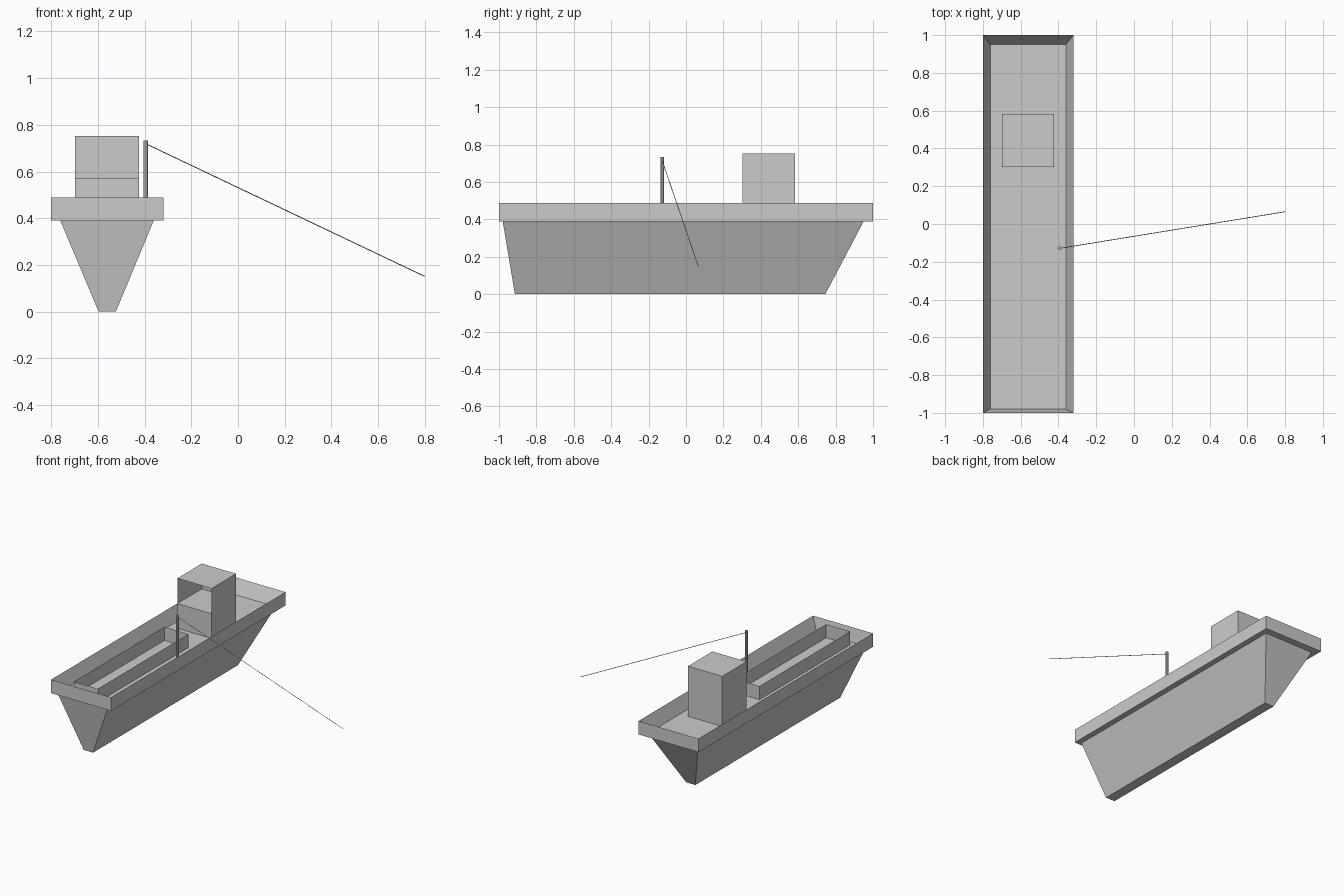
import bpy, bmesh
from mathutils import Vector

if "Cube" in bpy.data.objects:
    bpy.data.objects.remove(bpy.data.objects["Cube"])


def make_object(name, bm):
    bmesh.ops.recalc_face_normals(bm, faces=bm.faces)
    mesh = bpy.data.meshes.new(name)
    bm.to_mesh(mesh)
    bm.free()
    obj = bpy.data.objects.new(name, mesh)
    bpy.context.collection.objects.link(obj)
    return obj


def ring(bm, x0, x1, y0, y1, z):
    return [bm.verts.new((x, y, z)) for x, y in ((x0, y0), (x1, y0), (x1, y1), (x0, y1))]


def bridge(bm, a, b, sides=(0, 1, 2, 3)):
    # sides: 0 front, 1 right, 2 back, 3 left
    for i in sides:
        j = (i + 1) % 4
        bm.faces.new((a[i], a[j], b[j], b[i]))


def rod(name, start, end, radius, sides):
    start, end = Vector(start), Vector(end)
    axis = end - start
    bpy.ops.mesh.primitive_cylinder_add(vertices=sides, radius=radius, depth=axis.length,
                                        location=(start + end) / 2)
    obj = bpy.context.object
    obj.name = name
    obj.rotation_euler = axis.to_track_quat('Z', 'Y').to_euler()
    return obj


DECK, RIM = 0.39, 0.488

# Hull: tapered body, outward ledge, upright bulwark with sloping inner face, deck
bm = bmesh.new()
keel = ring(bm, -0.597, -0.523, -0.915, 0.745, 0)
deck = ring(bm, -0.761, -0.361, -0.98, 0.95, DECK)
ledge = ring(bm, -0.80, -0.32, -1, 1, DECK)
rim = ring(bm, -0.80, -0.32, -1, 1, RIM)
bm.faces.new(keel[::-1])
for lower, upper in ((keel, deck), (deck, ledge), (ledge, rim), (rim, deck)):
    bridge(bm, lower, upper)
bm.faces.new(deck)
make_object("hull", bm)

# Cargo hold coaming: open thin walls on the deck
bm = bmesh.new()
hold = (-0.66, -0.467, -0.94, 0.10)
bridge(bm, ring(bm, *hold, DECK), ring(bm, *hold, RIM))
make_object("hold_coaming", bm)

# Cabin: closed base, upper part open at the front
bm = bmesh.new()
cabin = (-0.698, -0.423, 0.302, 0.582)
base, sill, roof = (ring(bm, *cabin, z) for z in (DECK, 0.57, 0.753))
bridge(bm, base, sill)
bridge(bm, sill, roof, (1, 2, 3))
bm.faces.new(sill)
bm.faces.new(roof)
make_object("cabin", bm)

# Post at the rail and the long thin line running down from it
rod("line_post", (-0.395, -0.127, DECK), (-0.395, -0.127, 0.733), 0.01, 8)
rod("line", (-0.388, -0.128, 0.716), (0.80, 0.065, 0.151), 0.002, 4)
